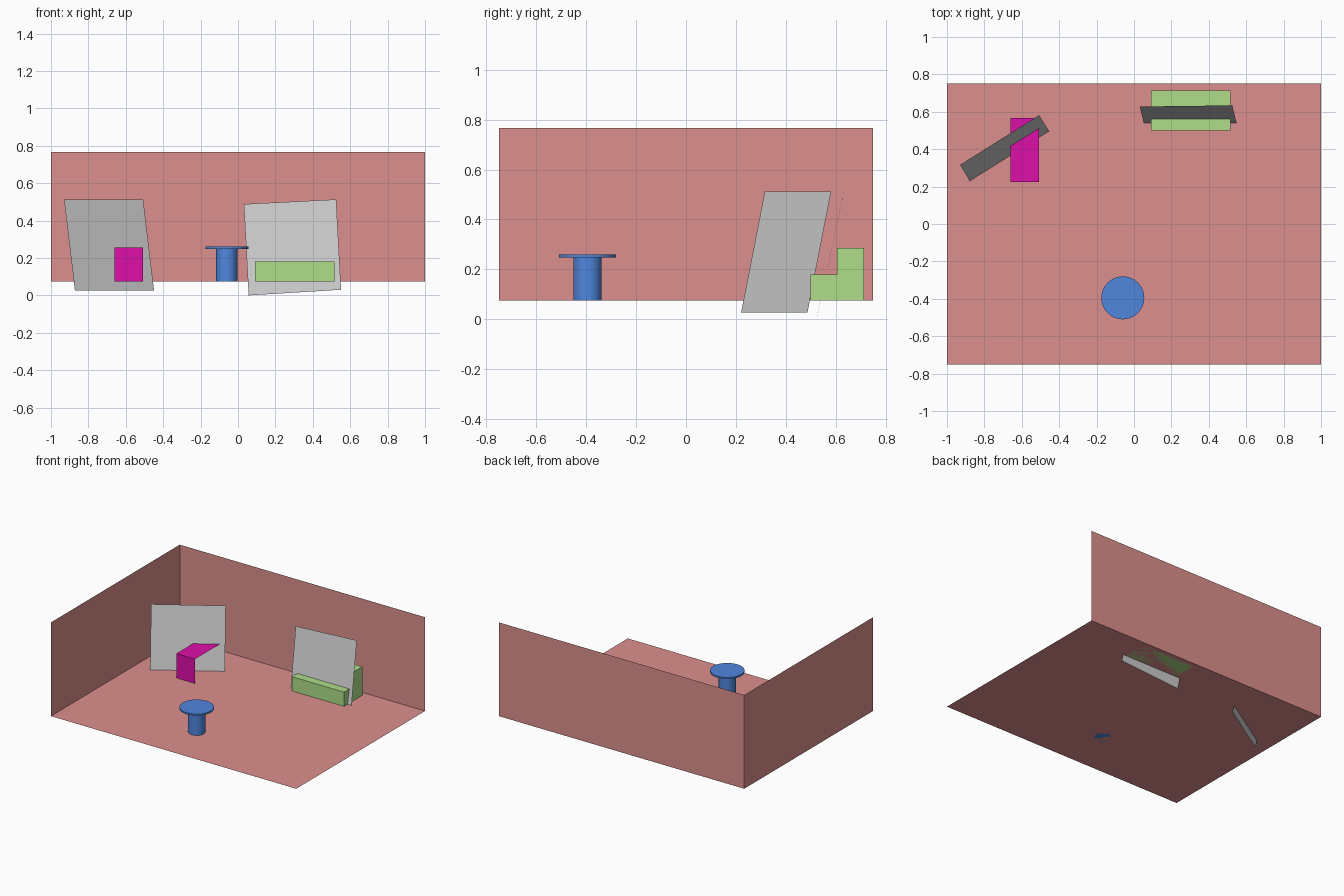
import bpy
import bmesh
from mathutils import Vector, Matrix

if "Cube" in bpy.data.objects:
    bpy.data.objects.remove(bpy.data.objects["Cube"])

FLOOR = 0.075


def material(name, rgb):
    m = bpy.data.materials.new(name)
    m.diffuse_color = (*rgb, 1)
    m.use_nodes = True
    m.node_tree.nodes["Principled BSDF"].inputs["Base Color"].default_value = m.diffuse_color
    return m


def finish(name, bm, mat=None):
    mesh = bpy.data.meshes.new(name)
    bm.to_mesh(mesh)
    bm.free()
    ob = bpy.data.objects.new(name, mesh)
    bpy.context.collection.objects.link(ob)
    if mat:
        mesh.materials.append(mat)
    return ob


def sheet(name, quads, mat=None):
    """Thin surface made of four-cornered faces, shared corners welded."""
    bm = bmesh.new()
    for quad in quads:
        bm.faces.new([bm.verts.new(p) for p in quad])
    bmesh.ops.remove_doubles(bm, verts=bm.verts, dist=1e-4)
    return finish(name, bm, mat)


def extrude_profile(name, profile, x0, x1, mat):
    """Solid from a (y, z) profile swept along x."""
    bm = bmesh.new()
    face = bm.faces.new([bm.verts.new((x0, y, z)) for y, z in profile])
    new = bmesh.ops.extrude_face_region(bm, geom=[face], use_keep_orig=True)["geom"]
    verts = [g for g in new if isinstance(g, bmesh.types.BMVert)]
    bmesh.ops.translate(bm, verts=verts, vec=Vector((x1 - x0, 0, 0)))
    bmesh.ops.recalc_face_normals(bm, faces=bm.faces)
    return finish(name, bm, mat)


def cylinder(name, x, y, z0, z1, r, mat):
    bm = bmesh.new()
    bmesh.ops.create_cone(bm, cap_ends=True, segments=32, radius1=r, radius2=r,
                          depth=z1 - z0,
                          matrix=Matrix.Translation((x, y, (z0 + z1) / 2)))
    ob = finish(name, bm, mat)
    for p in ob.data.polygons:
        p.use_smooth = len(p.vertices) == 4
    for e in ob.data.edges:
        a, b = (ob.data.vertices[i].co for i in e.vertices)
        e.use_edge_sharp = abs(a.z - b.z) < 1e-5
    return ob


red = material("room_red", (0.72, 0.28, 0.27))
green = material("sofa_green", (0.43, 0.73, 0.25))
blue = material("table_blue", (0.08, 0.24, 0.72))
magenta = material("desk_magenta", (0.73, 0.005, 0.40))

# Room: floor, left wall and back wall
T = 0.766
sheet("room", [
    [(-1, -.75, FLOOR), (1, -.75, FLOOR), (1, .75, FLOOR), (-1, .75, FLOOR)],
    [(-1, -.75, FLOOR), (-1, .75, FLOOR), (-1, .75, T), (-1, -.75, T)],
    [(-1, .75, FLOOR), (1, .75, FLOOR), (1, .75, T), (-1, .75, T)],
], red)

# Round pedestal table
cylinder("table_pedestal", -.06, -.395, FLOOR, .249, .057, blue)
cylinder("table_top", -.06, -.395, .248, .26, .115, blue)

# Desk: folded sheet with front panel and top
xa, xb, H = -.66, -.508, .255
sheet("desk", [
    [(xa, .225, FLOOR), (xb, .225, FLOOR), (xb, .225, H), (xa, .225, H)],
    [(xa, .225, H), (xb, .225, H), (xb, .568, H), (xa, .568, H)],
], magenta)

# Stepped sofa
extrude_profile("sofa", [(.5, FLOOR), (.713, FLOOR), (.713, .286), (.606, .286),
                         (.606, .18), (.5, .18)], .09, .515, green)

# Leaning grey panels
sheet("left_panel", [[(-.872, .221, .027), (-.449, .487, .027),
                      (-.507, .582, .512), (-.93, .316, .512)]])
sheet("right_panel", [[(.057, .523, 0), (.551, .529, .03),
                       (.525, .634, .513), (.031, .628, .488)]])
